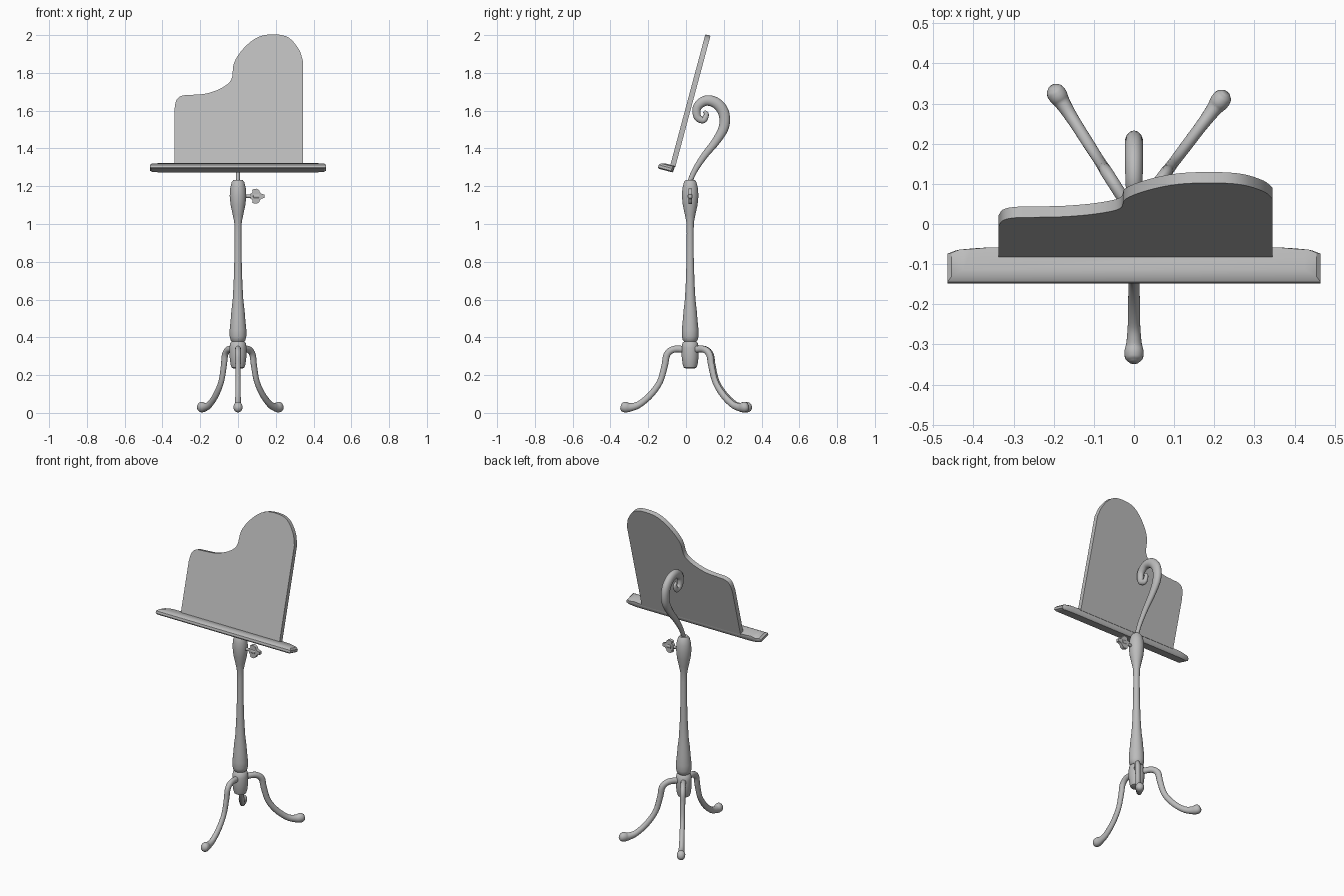
import bpy, bmesh, math
from mathutils import Matrix, Vector

old = bpy.data.objects.get("Cube")
if old:
    bpy.data.objects.remove(old, do_unlink=True)

GREY = (0.5, 0.5, 0.5, 1)
mat = bpy.data.materials.new("plain grey")
mat.use_nodes = True
mat.diffuse_color = GREY
mat.node_tree.nodes["Principled BSDF"].inputs["Base Color"].default_value = GREY

POLE_Y = 0.022
TILT = math.radians(-15)
DESK = Matrix.Translation((0, -0.07, 1.31)) @ Matrix.Rotation(TILT, 4, 'X')


def finish(obj, angle=40):
    """Give the material and smooth shading with sharp edges kept."""
    obj.data.materials.append(mat)
    bpy.ops.object.select_all(action='DESELECT')
    obj.select_set(True)
    bpy.context.view_layer.objects.active = obj
    bpy.ops.object.shade_smooth_by_angle(angle=math.radians(angle))
    return obj


def from_bmesh(name, bm, angle=40):
    bmesh.ops.recalc_face_normals(bm, faces=bm.faces)
    mesh = bpy.data.meshes.new(name)
    bm.to_mesh(mesh)
    bm.free()
    obj = bpy.data.objects.new(name, mesh)
    bpy.context.collection.objects.link(obj)
    return finish(obj, angle)


def loft(name, rings, matrix=Matrix(), angle=40):
    """Skin a list of equal-length point rings and cap both ends."""
    bm = bmesh.new()
    loops = [[bm.verts.new(matrix @ Vector(p)) for p in ring] for ring in rings]
    n = len(loops[0])
    for a, b in zip(loops, loops[1:]):
        for i in range(n):
            j = (i + 1) % n
            bm.faces.new((a[i], a[j], b[j], b[i]))
    bm.faces.new(loops[0])
    bm.faces.new(loops[-1])
    return from_bmesh(name, bm, angle)


def circle(r, z, n=24):
    steps = [math.tau * i / n for i in range(n)]
    return [(r * math.cos(a), r * math.sin(a), z) for a in steps]


def turned(name, profile, matrix):
    return loft(name, [circle(r, z) for r, z in profile], matrix)


def smooth_path(keys, steps=5):
    """Catmull-Rom samples through the key vectors."""
    keys = [Vector(k) for k in keys]
    ext = [2 * keys[0] - keys[1]] + keys + [2 * keys[-1] - keys[-2]]
    out = []
    for p, a, b, q in zip(ext, ext[1:], ext[2:], ext[3:]):
        for s in range(steps):
            t = s / steps
            out.append(a + 0.5 * t * (b - p + t * (2 * p - 5 * a + 4 * b - q
                                                   + t * (3 * (a - b) + q - p))))
    return out + [keys[-1]]


def flat_tube(name, keys, matrix, squash=1, n=14):
    """Tube of varying radius along a path of (distance, height, radius)."""
    path = smooth_path(keys)
    rings = []
    for i, p in enumerate(path):
        d = path[min(i + 1, len(path) - 1)] - path[max(i - 1, 0)]
        normal = Vector((-d.y, d.x)).normalized()
        ring = []
        for k in range(n):
            a = math.tau * k / n
            c = p.z * math.cos(a)
            ring.append((p.x + normal.x * c, p.z * squash * math.sin(a), p.y + normal.y * c))
        rings.append(ring)
    return loft(name, rings, matrix, 50)


# Turned pole with swelling top and vase-shaped foot
base = Matrix.Translation((0, POLE_Y, 0))
turned("pole", [
    (0.03, 0.375), (0.039, 0.385), (0.044, 0.405), (0.044, 0.44), (0.039, 0.49),
    (0.035, 0.54), (0.028, 0.60), (0.023, 0.69), (0.019, 0.82), (0.018, 0.95),
    (0.020, 1.01), (0.028, 1.05), (0.039, 1.10), (0.044, 1.15), (0.041, 1.19),
    (0.033, 1.222), (0.024, 1.234)], base)
turned("hub", [
    (0.022, 0.235), (0.034, 0.24), (0.040, 0.26), (0.045, 0.30), (0.045, 0.345),
    (0.041, 0.37), (0.030, 0.38)], base)

# Three curved legs with rounded feet
leg = [(0.02, 0.335, 0.018), (0.085, 0.337, 0.018), (0.122, 0.31, 0.018),
       (0.135, 0.25, 0.017), (0.16, 0.165, 0.016), (0.21, 0.095, 0.017),
       (0.27, 0.045, 0.018), (0.315, 0.03, 0.022), (0.34, 0.03, 0.028),
       (0.357, 0.034, 0.025), (0.367, 0.037, 0.013)]
for name, heading, reach in (("front_leg", 270, 1), ("left_leg", 53, 1.04),
                             ("right_leg", 122.5, 1.035)):
    flat_tube(name, leg, base @ Matrix.Rotation(math.radians(heading), 4, 'Z')
              @ Matrix.Diagonal((reach, 1, 1, 1)), 0.87)

# Scrolled arm behind the desk
scroll = [(0.02, 1.225, 0.013), (0.05, 1.29, 0.015), (0.10, 1.365, 0.018),
          (0.16, 1.44, 0.022), (0.201, 1.515, 0.027), (0.199, 1.59, 0.029),
          (0.16, 1.64, 0.029), (0.105, 1.653, 0.027), (0.06, 1.62, 0.023),
          (0.06, 1.568, 0.020), (0.092, 1.55, 0.017), (0.108, 1.58, 0.013),
          (0.095, 1.597, 0.008)]
flat_tube("scroll_arm", scroll, Matrix.Rotation(math.radians(90), 4, 'Z'), 0.8)

# Tilted desk panel with a stepped, curved top
curve = [(-0.337, 1.6), (-0.327, 1.65), (-0.30, 1.675), (-0.25, 1.68), (-0.17, 1.687),
         (-0.09, 1.715), (-0.035, 1.762), (-0.021, 1.85), (0.033, 1.93), (0.11, 1.988),
         (0.2, 2.0), (0.27, 1.982), (0.323, 1.92), (0.345, 1.855)]
top = [(p.x, p.y) for p in smooth_path(curve, 4)]
outline = [(-0.337, 1.305)] + top + [(0.345, 1.305)]
rise = math.cos(TILT)
loft("desk_panel", [[(x, d, (z - 1.31) / rise) for x, z in outline]
                    for d in (-0.013, 0.015)], DESK)


# Ledge with bevelled ends and front
def ledge_ring(half, front, back, h):
    side = [(half, front), (half, back - 0.012), (half - 0.02, back - 0.004),
            (half - 0.065, back)]
    pts = side + [(-x, d) for x, d in reversed(side)]
    return [(x, d, h) for x, d in pts]


loft("ledge", [ledge_ring(0.455, -0.068, 0.008, -0.036),
               ledge_ring(0.465, -0.073, 0.011, -0.03),
               ledge_ring(0.465, -0.073, 0.012, -0.016),
               ledge_ring(0.455, -0.062, 0.012, -0.006),
               ledge_ring(0.425, -0.045, 0.012, 0.0)], DESK, 30)

# Thumb screw on the side of the pole
turned("screw_rod", [(0.009, 0.0), (0.009, 0.08), (0.014, 0.082), (0.014, 0.11)],
       Matrix.Translation((0, POLE_Y, 1.147)) @ Matrix.Rotation(math.pi / 2, 4, 'Y'))
half = [(0.066, 0.012), (0.077, 0.022), (0.075, 0.034), (0.085, 0.038), (0.098, 0.04),
        (0.112, 0.032), (0.116, 0.02), (0.126, 0.012), (0.14, 0.009)]
wing = half + [(x, -z) for x, z in reversed(half)]
loft("thumb_screw", [[(x, y, z) for x, z in wing] for y in (-0.01, 0.01)],
     Matrix.Translation((0, POLE_Y, 1.147)), 50)
